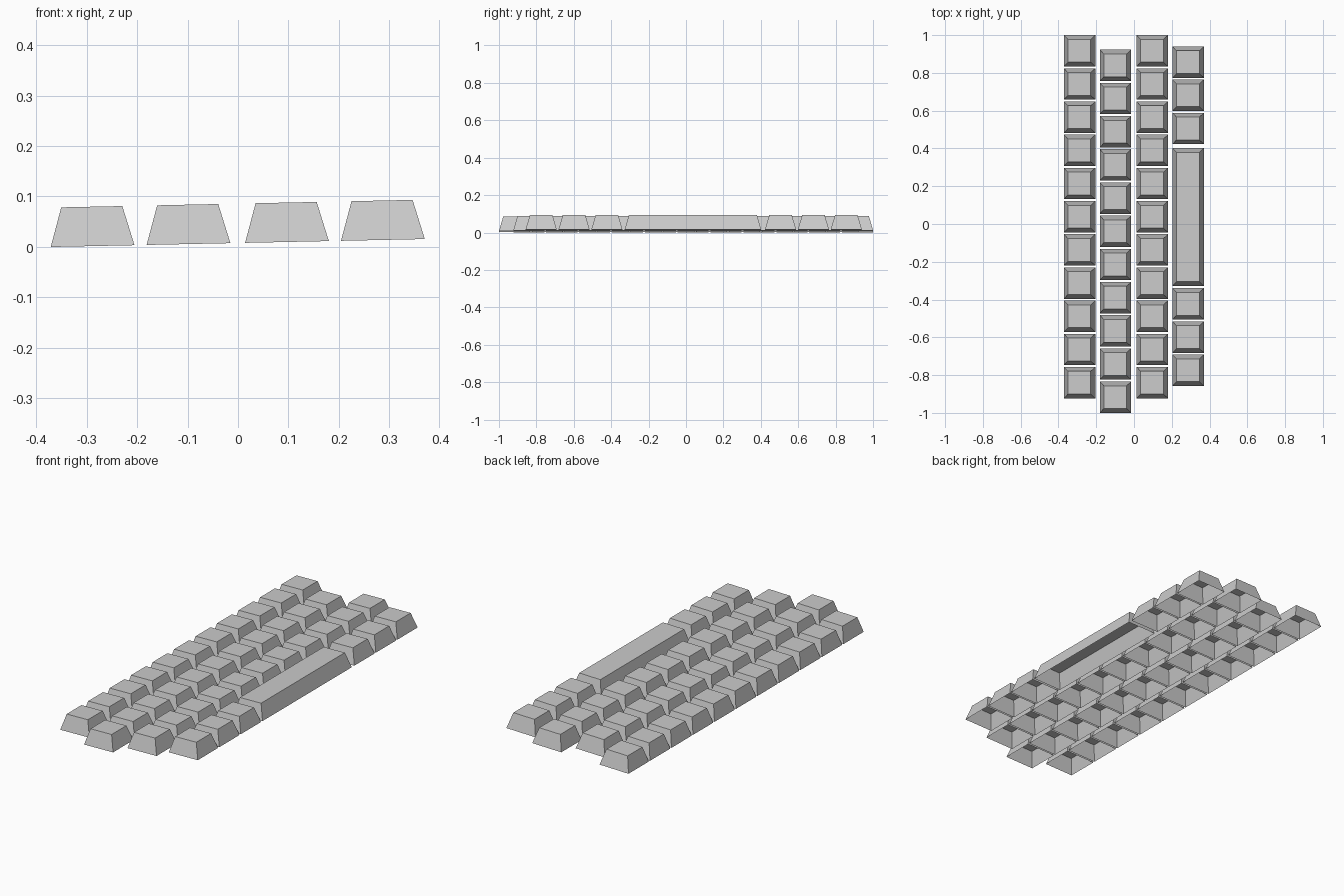
import bpy, bmesh, math

if "Cube" in bpy.data.objects:
    bpy.data.objects.remove(bpy.data.objects["Cube"])

TILT = math.atan(0.0212)   # board slopes up toward +x
WIDTH, HEIGHT, INSET = 0.166, 0.078, 0.0225
PITCH = 0.1757


def keycap_mesh(name, length):
    """Tapered keycap shell, open underneath."""
    bm = bmesh.new()
    bmesh.ops.create_cube(bm, size=1)
    for v in bm.verts:
        top = v.co.z > 0
        v.co.x *= WIDTH - (2 * INSET if top else 0)
        v.co.y *= length - (2 * INSET if top else 0)
        v.co.z = HEIGHT if top else 0
    bm.normal_update()
    bottom = [f for f in bm.faces if f.normal.z < -0.9]
    bmesh.ops.delete(bm, geom=bottom, context='FACES_ONLY')
    mesh = bpy.data.meshes.new(name)
    bm.to_mesh(mesh)
    bm.free()
    return mesh


def place(name, mesh, x, y):
    ob = bpy.data.objects.new(name, mesh)
    ob.location = (x, y, 0.0212 * (x + 0.371))
    ob.rotation_euler = (0, -TILT, 0)
    bpy.context.collection.objects.link(ob)


key = keycap_mesh("keycap", WIDTH)
space = keycap_mesh("space_bar", 0.73)

# three full rows of eleven keys: (x centre, y centre of first key)
for r, (x, y0) in enumerate([(-0.288, 0.917), (-0.098, 0.840), (0.097, 0.917)]):
    for i in range(11):
        place(f"key_row{r + 1}_{i + 1}", key, x, y0 - i * PITCH)

# bottom row: three keys either side of the space bar
X4 = 0.287
for i in range(3):
    place(f"key_row4_{i + 1}", key, X4, 0.857 - i * PITCH)
    place(f"key_row4_{i + 4}", key, X4, -0.423 - i * PITCH)
place("space_bar", space, X4, 0.037)
